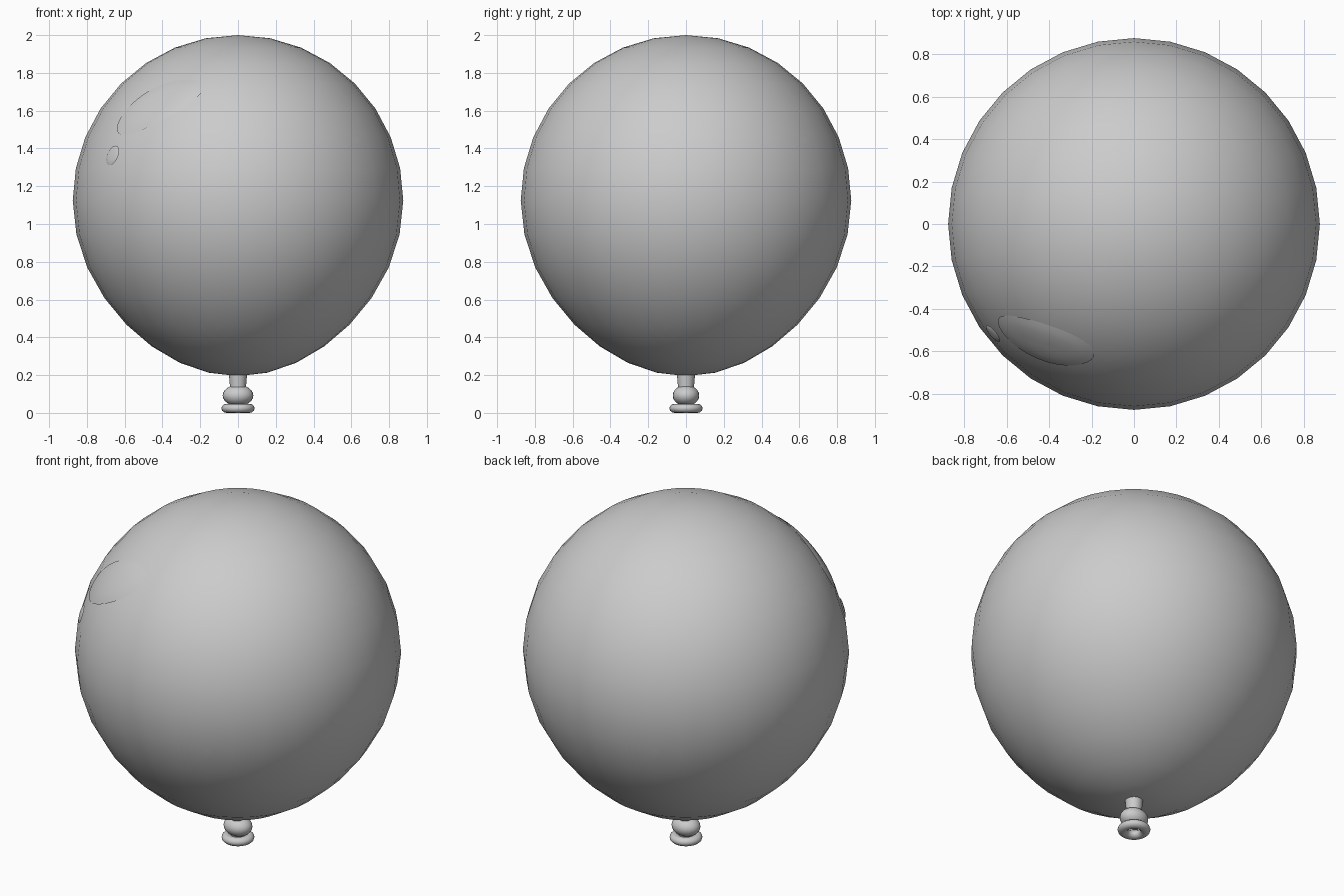
import bpy, bmesh, math
from mathutils import Vector

if "Cube" in bpy.data.objects:
    bpy.data.objects.remove(bpy.data.objects["Cube"])

CZ, R = 1.125, 0.875  # height of widest ring, radius


def drop(d):
    """Sphere direction -> balloon surface: lower half is longer and slightly tapered."""
    if d.z >= 0:
        return Vector((d.x * R, d.y * R, CZ + d.z * R))
    k = R * (1 - 0.09 * d.z * d.z)
    return Vector((d.x * k, d.y * k, CZ + d.z * 0.93))


def finish(name, bm):
    bmesh.ops.recalc_face_normals(bm, faces=bm.faces)
    me = bpy.data.meshes.new(name)
    bm.to_mesh(me)
    bm.free()
    me.shade_smooth()
    ob = bpy.data.objects.new(name, me)
    bpy.context.collection.objects.link(ob)
    return ob


# Balloon body
bm = bmesh.new()
bmesh.ops.create_uvsphere(bm, u_segments=32, v_segments=16, radius=1)
for v in bm.verts:
    v.co = drop(v.co.copy())
finish("balloon_body", bm)


# Shine patches: thin oval skins hugging the upper left front
def shine(name, centre, along, a, b, lift):
    c = Vector((0, 0, CZ))
    n = (Vector(centre) - c).normalized()
    u = Vector(along)
    u = (u - n * u.dot(n)).normalized()
    w = n.cross(u)
    bm = bmesh.new()
    rings, seg = 5, 32
    mid = bm.verts.new(c + n * (R + lift))
    prev = None
    for i in range(1, rings + 1):
        s = i / rings
        ring = []
        for j in range(seg):
            t = 2 * math.pi * j / seg
            d = (n * 0.82 + u * a * s * math.cos(t) + w * b * s * math.sin(t)).normalized()
            ring.append(bm.verts.new(c + d * (R + lift * (1 - s ** 4))))
        for j in range(seg):
            k = (j + 1) % seg
            if prev:
                bm.faces.new((prev[j], ring[j], ring[k], prev[k]))
            else:
                bm.faces.new((mid, ring[j], ring[k]))
        prev = ring
    finish(name, bm)


shine("large_shine", (-0.425, -0.55, 1.625), (0.43, -0.16, 0.25), 0.26, 0.123, 0.006)
shine("small_shine", (-0.67, -0.52, 1.365), (0.3, -0.2, 0.6), 0.052, 0.045, 0.006)

# Neck between body and knot
bpy.ops.mesh.primitive_cone_add(vertices=24, radius1=0.04, radius2=0.05, depth=0.12,
                                location=(0, 0, 0.17))
bpy.context.object.name = "neck"
bpy.ops.object.shade_smooth_by_angle()

# Tied knot
bpy.ops.mesh.primitive_uv_sphere_add(segments=24, ring_count=12, radius=1, location=(0, 0, 0.092))
bpy.context.object.name = "knot"
bpy.context.object.scale = (0.081, 0.07, 0.056)
bpy.ops.object.shade_smooth()

# Rolled lip
bpy.ops.mesh.primitive_torus_add(major_segments=32, minor_segments=12, major_radius=0.06,
                                 minor_radius=0.028, location=(0, 0, 0.024))
bpy.context.object.name = "lip"
bpy.context.object.scale = (1, 1, 0.86)
bpy.ops.object.shade_smooth()
